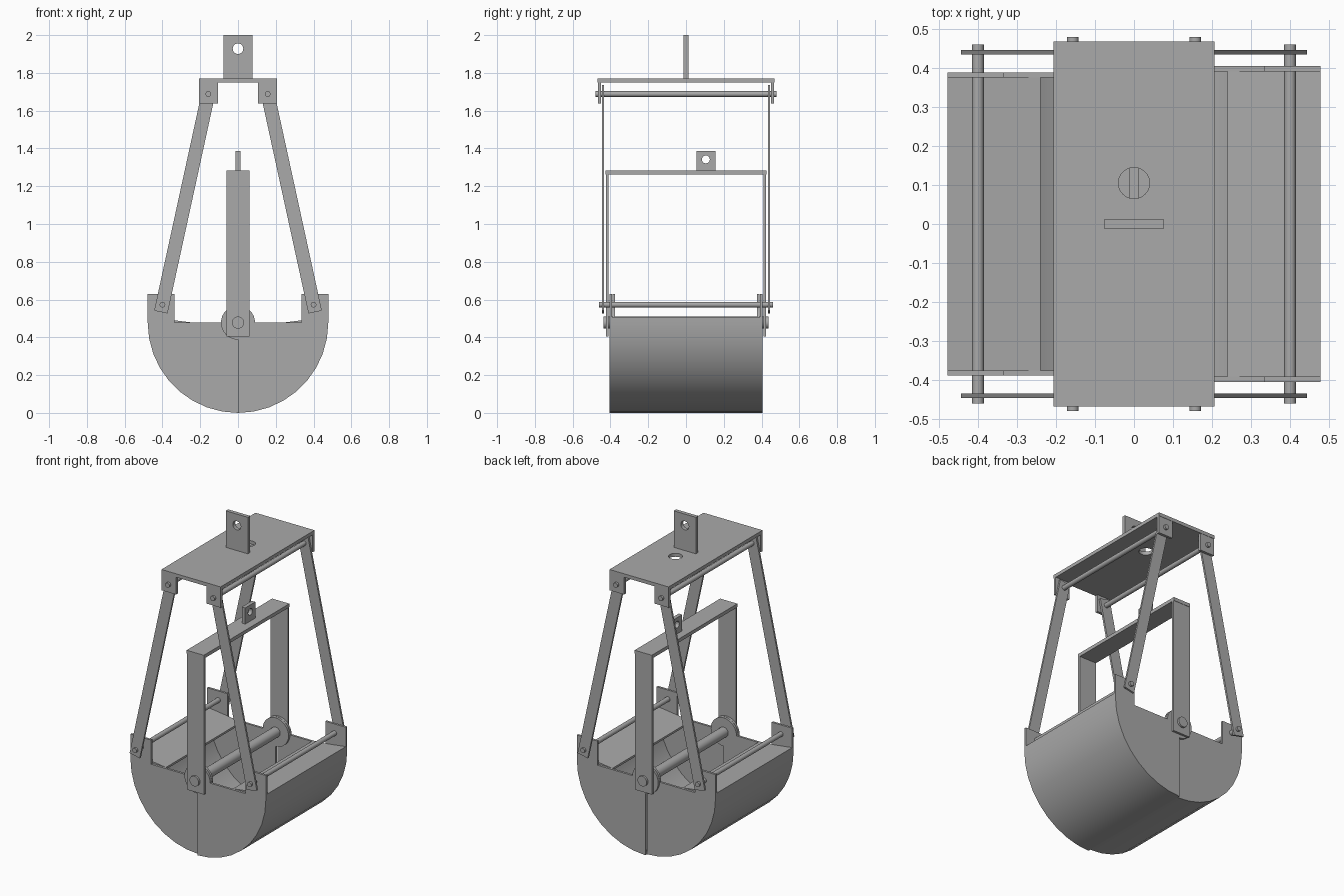
import bpy
from math import cos, sin, pi, radians, atan2, hypot
from mathutils import Matrix

cube = bpy.data.objects.get("Cube")
if cube:
    bpy.data.objects.remove(cube)

steel = bpy.data.materials.new("grey_steel")
steel.use_nodes = True
GREY = (0.4, 0.4, 0.4, 1)
steel.diffuse_color = GREY
steel.node_tree.nodes["Principled BSDF"].inputs["Base Color"].default_value = GREY

# Local profile plane to world: the key is the direction of extrusion
PLANES = {
    "x": Matrix(((0, 0, 1), (1, 0, 0), (0, 1, 0))).to_4x4(),
    "y": Matrix(((1, 0, 0), (0, 0, -1), (0, 1, 0))).to_4x4(),
    "z": Matrix.Identity(4),
}


def arc(cx, cy, r, a0, a1, n):
    angles = [radians(a0 + (a1 - a0) * i / n) for i in range(n + 1)]
    return [(cx + r * cos(a), cy + r * sin(a)) for a in angles]


def circle(cx, cy, r, n=24):
    return arc(cx, cy, r, 0, 360, n)[:-1]


def rect(x0, x1, y0, y1):
    return [(x0, y0), (x1, y0), (x1, y1), (x0, y1)]


def plate(name, axis, lo, hi, outline, *holes):
    """Extrude a flat outline with holes from lo to hi along an axis."""
    curve = bpy.data.curves.new(name, "CURVE")
    curve.dimensions = "2D"
    curve.fill_mode = "BOTH"
    curve.extrude = (hi - lo) / 2
    for loop in (outline, *holes):
        spline = curve.splines.new("POLY")
        spline.points.add(len(loop) - 1)
        for point, (u, v) in zip(spline.points, loop):
            point.co = (u, v, 0, 1)
        spline.use_cyclic_u = True
    obj = bpy.data.objects.new(name, curve)
    bpy.context.collection.objects.link(obj)
    middle = (lo + hi) / 2
    shift = [middle if a == axis else 0 for a in "xyz"]
    obj.matrix_world = Matrix.Translation(shift) @ PLANES[axis]
    bpy.ops.object.select_all(action="DESELECT")
    obj.select_set(True)
    bpy.context.view_layer.objects.active = obj
    bpy.ops.object.convert(target="MESH")
    obj = bpy.context.object
    obj.data.materials.clear()
    obj.data.materials.append(steel)
    bpy.ops.object.shade_smooth_by_angle(angle=radians(30))
    return obj


def rod(name, x, z, r, half):
    plate(name, "y", -half, half, circle(x, z, r))


def flip(points, s):
    return [(s * u, v) for u, v in points]


R = 0.478        # bucket radius and hinge height
T = 0.014        # sheet thickness
HINGE_Z = R

# Two bucket halves; the left one is slightly wider and overlaps the other
for s, side, half in ((1, "left", 0.405), (-1, "right", 0.389)):
    end_outline = (arc(0, HINGE_Z, R, -90, 0, 9)
                   + rect(0.335, R, 0.63, 0.63)[1::-1]
                   + [(0.335, HINGE_Z)]
                   + arc(0, HINGE_Z, 0.09, 0, 270, 24))
    for e, end in ((-1, "front"), (1, "back")):
        lo, hi = sorted((e * half, e * (half - T)))
        plate(f"{side}_bucket_{end}_cheek", "y", lo, hi, flip(end_outline, s))
    # Curved sheet with a sloping lip folded inward along its top edge
    sheet = (arc(0, HINGE_Z, R, -90, 0, 9)
             + [(R, 0.508), (0.24, 0.478), (0.24, 0.465), (R - T, 0.494)]
             + arc(0, HINGE_Z, R - T, 0, -90, 9))
    plate(f"{side}_bucket_shell", "y", T - half, half - T, flip(sheet, s))

# Hinge shaft and the closing frame
rod("hinge_shaft", 0, HINGE_Z, 0.032, 0.437)
for e, end in ((-1, "front"), (1, "back")):
    lo, hi = sorted((e * 0.41, e * 0.424))
    plate(f"{end}_frame_upright", "y", lo, hi, rect(-0.06, 0.06, 0.405, 1.265))
plate("frame_crossbar", "z", 1.262, 1.284, rect(-0.06, 0.06, -0.426, 0.426))
plate("frame_lug", "x", -0.012, 0.012, rect(0.055, 0.155, 1.284, 1.386),
      circle(0.105, 1.342, 0.021))

# Head plate with rope hole and lifting lug
plate("head_plate", "z", 1.748, 1.77, rect(-0.206, 0.206, -0.468, 0.468),
      circle(0, 0.105, 0.04))
plate("lifting_lug", "y", -0.012, 0.012, rect(-0.077, 0.077, 1.77, 2),
      circle(0, 1.928, 0.028))

# Hanger arms, brackets and cross rods
TOP, LOW = (0.157, 1.688), (0.4, 0.573)
dx, dz = LOW[0] - TOP[0], LOW[1] - TOP[1]
length = hypot(dx, dz)
ux, uz = dx / length, dz / length
arm = []
for along, across in rect(-0.04, length + 0.04, -0.036, 0.036):
    arm.append((TOP[0] + ux * along - uz * across,
                TOP[1] + uz * along + ux * across))
for s, side in ((1, "left"), (-1, "right")):
    rod(f"{side}_upper_rod", s * TOP[0], TOP[1], 0.015, 0.48)
    rod(f"{side}_lower_rod", s * LOW[0], LOW[1], 0.015, 0.46)
    for e, end in ((-1, "front"), (1, "back")):
        lo, hi = sorted((e * 0.434, e * 0.446))
        plate(f"{side}_{end}_arm", "y", lo, hi, flip(arm, s))
        lo, hi = sorted((e * 0.45, e * 0.466))
        plate(f"{side}_{end}_bracket", "y", lo, hi,
              flip(rect(0.105, 0.206, 1.638, 1.748), s))
